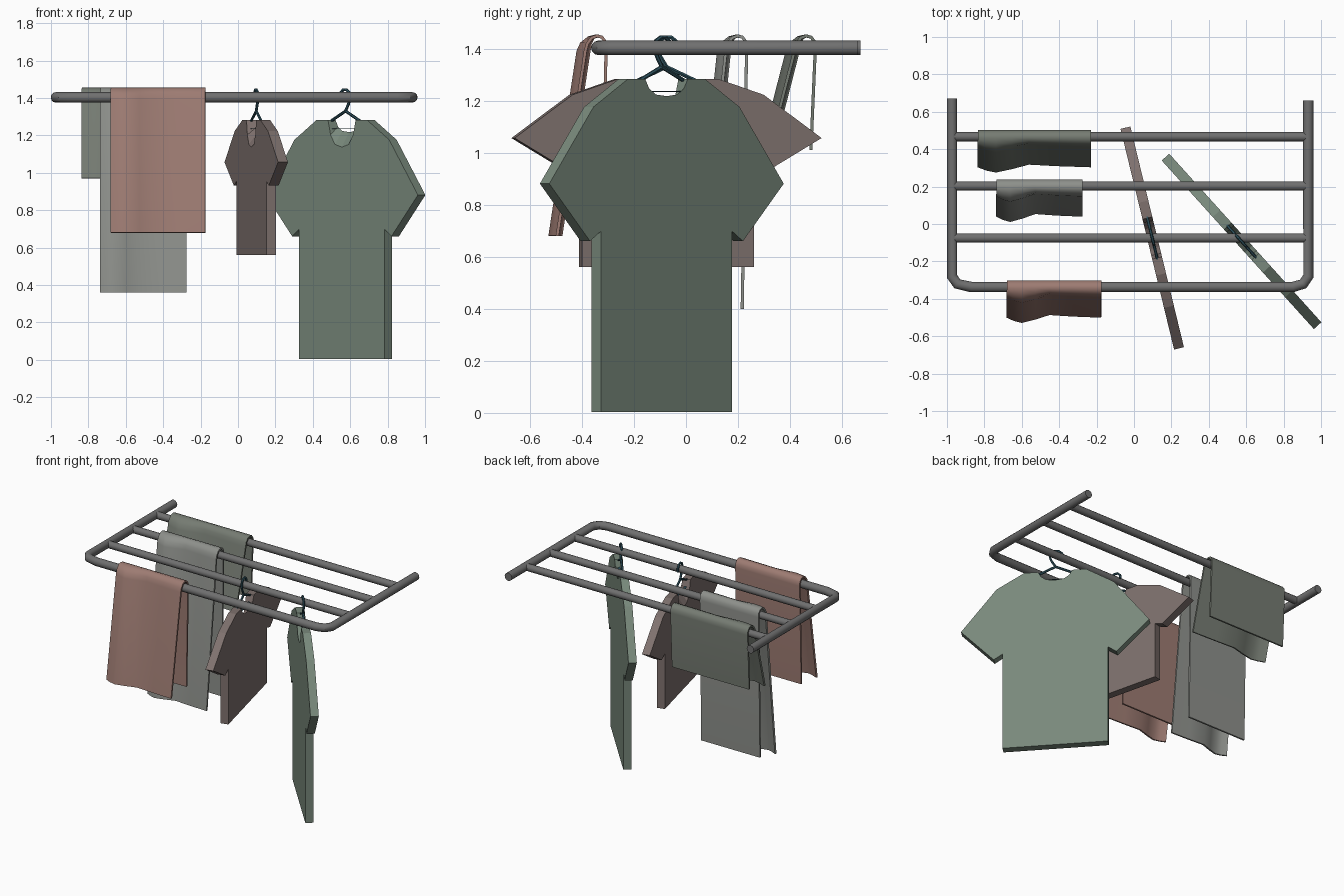
import bpy, bmesh, math

if "Cube" in bpy.data.objects:
    bpy.data.objects.remove(bpy.data.objects["Cube"])


def material(name, rgb):
    m = bpy.data.materials.new(name)
    m.diffuse_color = (*rgb, 1)
    m.use_nodes = True
    m.node_tree.nodes["Principled BSDF"].inputs["Base Color"].default_value = m.diffuse_color
    return m


METAL = material("dark_metal", (0.16, 0.16, 0.16))
WIRE = material("teal_wire", (0.03, 0.09, 0.12))
GREEN = material("green_cloth", (0.19, 0.25, 0.20))
BROWN = material("brown_cloth", (0.21, 0.165, 0.155))
ROSE = material("rose_cloth", (0.34, 0.20, 0.17))
GREY = material("grey_cloth", (0.27, 0.28, 0.26))
OLIVE = material("olive_cloth", (0.18, 0.20, 0.17))


def tube(name, points, radius, mat, res=4):
    cu = bpy.data.curves.new(name, 'CURVE')
    cu.dimensions = '3D'
    cu.bevel_depth, cu.bevel_resolution, cu.use_fill_caps = radius, res, True
    sp = cu.splines.new('POLY')
    sp.points.add(len(points) - 1)
    for p, co in zip(sp.points, points):
        p.co = (*co, 1)
    ob = bpy.data.objects.new(name, cu)
    bpy.context.collection.objects.link(ob)
    cu.materials.append(mat)
    bpy.ops.object.select_all(action='DESELECT')
    ob.select_set(True)
    bpy.context.view_layer.objects.active = ob
    bpy.ops.object.convert(target='MESH')
    bpy.ops.object.shade_smooth_by_angle(angle=math.radians(35))
    return ob


def mesh_object(name, bm, mat):
    bmesh.ops.recalc_face_normals(bm, faces=bm.faces)
    me = bpy.data.meshes.new(name)
    bm.to_mesh(me)
    bm.free()
    me.materials.append(mat)
    ob = bpy.data.objects.new(name, me)
    bpy.context.collection.objects.link(ob)
    return ob


# U-shaped frame and cross bars
Z = 1.403
frame = [(-.973, .67), (-.973, -.28), (-.945, -.32), (-.87, -.337),
         (.85, -.337), (.905, -.32), (.932, -.28), (.932, .66)]
tube("rack_frame", [(x, y, Z) for x, y in frame], .028, METAL)
for i, y in enumerate((.467, .203, -.075)):
    tube(f"cross_bar_{i + 1}", [(-.973, y, Z), (.932, y, Z)], .025, METAL)


# Towels folded over a bar: flat back flap, splayed wavy front flap
def towel(name, x0, x1, bar_y, front_z, back_z, mat):
    wave = [(0, 0), (.08, -.018), (.16, -.028), (.3, -.01), (.45, .014), (.7, .006), (1, 0)]
    prof = [(.013, back_z, 0), (.030, 1.40, 0), (.028, 1.425, 0), (.014, 1.444, 0),
            (-.005, 1.449, .1), (-.025, 1.442, .4), (-.042, 1.42, .8), (-.05, 1.39, 1),
            (-.158, front_z, 1)]
    bm = bmesh.new()
    rows = [[bm.verts.new((x0 + u * (x1 - x0), bar_y + dy + w * k, z)) for u, w in wave]
            for dy, z, k in prof]
    for a, b in zip(rows, rows[1:]):
        for i in range(len(wave) - 1):
            bm.faces.new((a[i], a[i + 1], b[i + 1], b[i]))
    ob = mesh_object(name, bm, mat)
    s = ob.modifiers.new("thickness", 'SOLIDIFY')
    s.thickness, s.offset = .012, 0
    bpy.ops.object.select_all(action='DESELECT')
    ob.select_set(True)
    bpy.context.view_layer.objects.active = ob
    bpy.ops.object.convert(target='MESH')
    bpy.ops.object.shade_smooth_by_angle(angle=math.radians(40))


towel("front_towel", -.68, -.175, -.337, .68, .70, ROSE)
towel("middle_towel", -.735, -.275, .203, .36, .40, GREY)
towel("back_towel", -.835, -.23, .467, .97, 1.01, OLIVE)


# Shirts: half outline mirrored, deeper neckline on the front face
TOP = 1.283


def shirt(name, cx, cy, angle, length, mat):
    k = length / 1.28
    half = [(.2, 0), (.378, .107), (.607, .402), (.396, .623), (.34, .585), (.34, 1.28)]
    neck = [(0, 1), (.055, .9), (.09, .55), (.11, 0)]
    bm = bmesh.new()
    loops = []
    for y, depth in ((-.027, .146), (.027, .066)):
        pts = [(s, d * depth) for s, d in neck] + [(s, d * k) for s, d in half]
        pts += [(-s, d) for s, d in reversed(pts[1:])]
        loops.append([bm.verts.new((s, y, TOP - d)) for s, d in pts])
    a, b = loops
    n = len(a)
    bm.faces.new(a)
    bm.faces.new(b[::-1])
    for i in range(n):
        j = (i + 1) % n
        bm.faces.new((a[j], a[i], b[i], b[j]))
    place = lambda o: (setattr(o, "location", (cx, cy, 0)),
                       setattr(o, "rotation_euler", (0, 0, angle)))
    place(mesh_object(name, bm, mat))
    # wire hanger: hook over the bar, then the shoulder triangle
    hook = [(-.045, 1.40), (-.042, 1.425), (-.02, 1.443), (.005, 1.444),
            (.03, 1.43), (.037, 1.40), (.025, 1.37), (0, 1.33)]
    arms = [(0, 1.33), (.13, 1.27), (.22, 1.235), (-.22, 1.235), (-.13, 1.27), (0, 1.33)]
    for part, pts in (("hook", hook), ("arms", arms)):
        place(tube(f"{name}_hanger_{part}", [(s, 0, z) for s, z in pts], .008, WIRE, 1))


shirt("green_shirt", .575, -.093, math.atan2(-.742, .67), 1.28, GREEN)
shirt("brown_shirt", .0975, -.075, math.atan2(-.972, .236), .722, BROWN)
